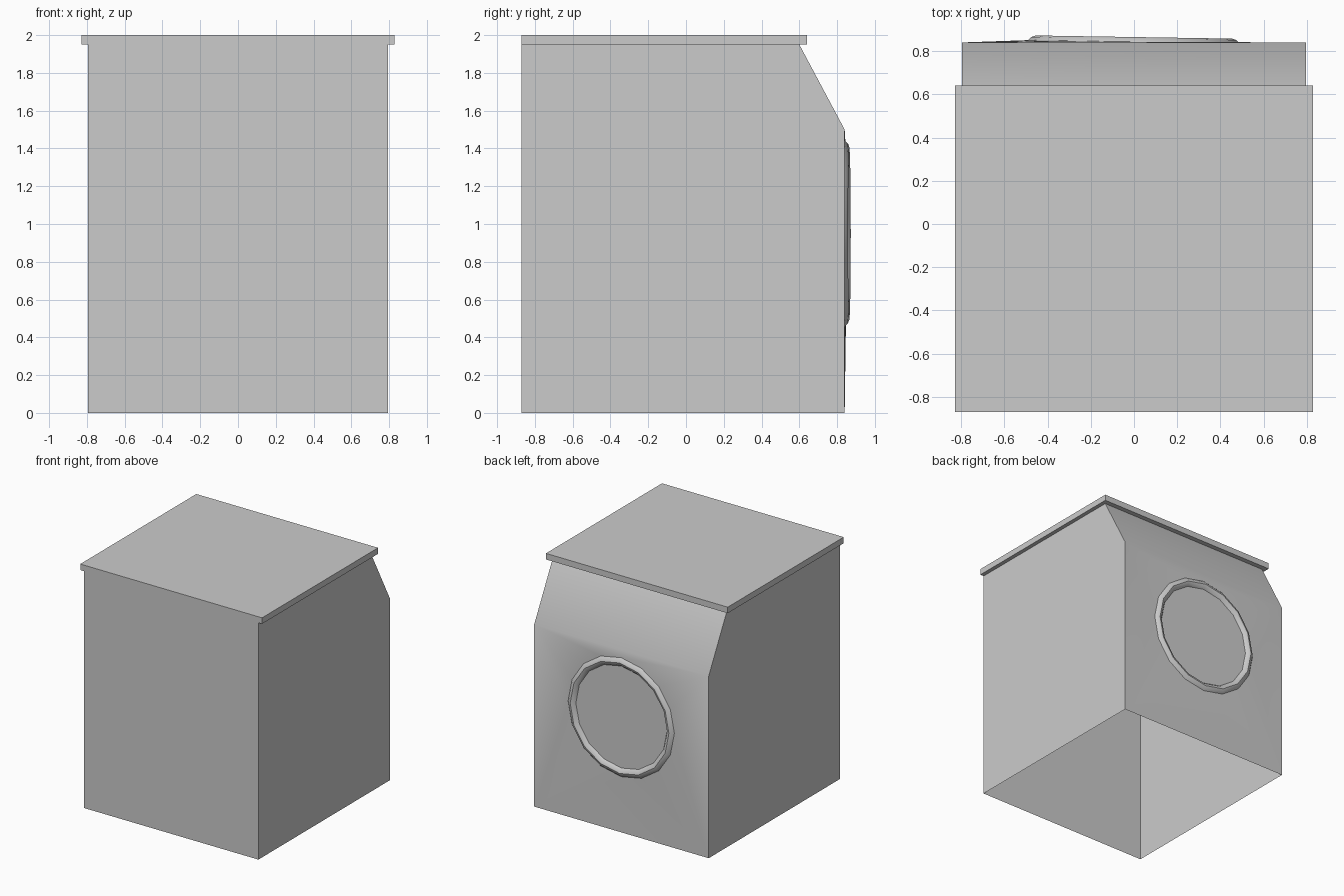
import bpy, bmesh, math

if "Cube" in bpy.data.objects:
    bpy.data.objects.remove(bpy.data.objects["Cube"])

HW, FRONT, BACK = 0.795, -0.87, 0.84      # cabinet half width, front and back
LID_HW, LID_BACK = 0.828, 0.64
SIDES, DOOR_Z = 16, 0.95


def finish(bm, name, angle=35):
    bmesh.ops.recalc_face_normals(bm, faces=bm.faces)
    me = bpy.data.meshes.new(name)
    bm.to_mesh(me)
    bm.free()
    ob = bpy.data.objects.new(name, me)
    bpy.context.collection.objects.link(ob)
    bpy.ops.object.select_all(action='DESELECT')
    ob.select_set(True)
    bpy.context.view_layer.objects.active = ob
    bpy.ops.object.shade_smooth_by_angle(angle=math.radians(angle))
    return ob


def bridge(bm, a, b):
    n = len(a)
    for i in range(n):
        j = (i + 1) % n
        bm.faces.new((a[i], a[j], b[j], b[i]))


# Cabinet: open-bottomed shell with a sloped upper back and a raised round door rim
bm = bmesh.new()
profile = [(FRONT, 0), (FRONT, 1.95), (0.60, 1.95), (BACK, 1.5), (BACK, 0)]
left = [bm.verts.new((-HW, y, z)) for y, z in profile]
right = [bm.verts.new((HW, y, z)) for y, z in profile]
bm.faces.new(left)
bm.faces.new(right)
for i in (0, 2):                          # front wall, back slope
    bm.faces.new((left[i], left[i + 1], right[i + 1], right[i]))


# Door rim rings: (radius, height above the panel), tilted slightly
def door_ring(r, h):
    ring = []
    for i in range(SIDES):
        a = 2 * math.pi * i / SIDES
        x = r * math.cos(a)
        ring.append(bm.verts.new((x, BACK + h - 0.016 * x, DOOR_Z + r * math.sin(a))))
    return ring


rings = [door_ring(r, h) for r, h in
         [(0.49, 0.003), (0.475, 0.018), (0.455, 0.025), (0.435, 0.018), (0.42, 0.0)]]
for a, b in zip(rings, rings[1:]):
    bridge(bm, a, b)
bm.faces.new(rings[-1])

# Back panel around the door
corners = [left[4], left[3], right[3], right[4]]
edges = []
for loop in (corners, rings[0]):
    for i, v in enumerate(loop):
        w = loop[(i + 1) % len(loop)]
        edges.append(bm.edges.get((v, w)) or bm.edges.new((v, w)))
bmesh.ops.triangle_fill(bm, use_beauty=True, edges=edges, normal=(0, 1, 0))
finish(bm, "cabinet")

# Lid: slab overhanging the sides and back, flush with the front
bm = bmesh.new()


def rect(hw, back, z):
    return [bm.verts.new(p) for p in
            ((-hw, FRONT, z), (hw, FRONT, z), (hw, back, z), (-hw, back, z))]


inner, rim, top = rect(HW, 0.60, 1.95), rect(LID_HW, LID_BACK, 1.95), rect(LID_HW, LID_BACK, 2.0)
for i in (1, 2, 3):
    j = (i + 1) % 4
    bm.faces.new((inner[i], inner[j], rim[j], rim[i]))
bridge(bm, rim, top)
bm.faces.new(top)
finish(bm, "lid")
